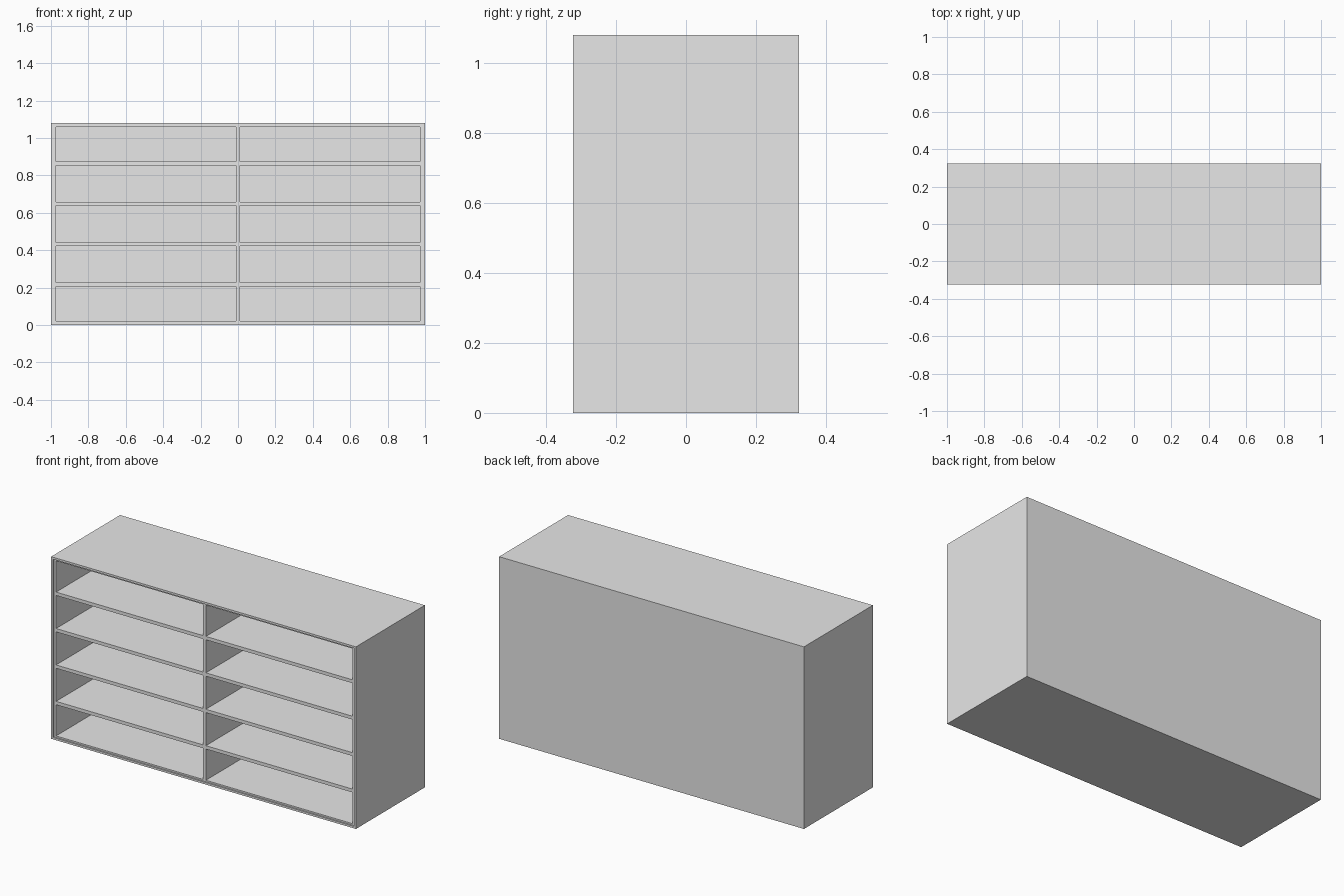
import bpy

if "Cube" in bpy.data.objects:
    bpy.data.objects.remove(bpy.data.objects["Cube"], do_unlink=True)

# Overall sizes
HALF_W, HALF_D, H = 1.0, 0.323, 1.08
SHELL = 0.012        # outer casing thickness
LINER_X = 0.027      # inner face of the side liners, from the outside
LINER_Z = 0.021      # inner face of the floor and ceiling liners
BOARD = 0.02         # shelf and divider thickness
RECESS = 0.008       # how far the inner boards sit behind the casing edge
ROWS = 5

grey = bpy.data.materials.new("light grey")
grey.use_nodes = True
grey.diffuse_color = (0.8, 0.8, 0.8, 1)
grey.node_tree.nodes["Principled BSDF"].inputs["Base Color"].default_value = (0.8, 0.8, 0.8, 1)


def board(name, lo, hi):
    """Box between two opposite corners."""
    bpy.ops.mesh.primitive_cube_add(
        size=1, location=[(a + b) / 2 for a, b in zip(lo, hi)])
    ob = bpy.context.object
    ob.name = name
    ob.scale = [b - a for a, b in zip(lo, hi)]
    bpy.ops.object.transform_apply(location=False, rotation=False, scale=True)
    ob.data.materials.append(grey)
    return ob


front, back = -HALF_D, HALF_D
inner_front, inner_back = front + RECESS, back - SHELL
shell_x = HALF_W - SHELL
liner_x = HALF_W - LINER_X

# Outer casing: top, bottom, sides and back
board("top_panel", (-HALF_W, front, H - SHELL), (HALF_W, back, H))
board("bottom_panel", (-HALF_W, front, 0), (HALF_W, back, SHELL))
board("back_panel", (-shell_x, inner_back, SHELL), (shell_x, back, H - SHELL))
for side, s in (("left", 1), ("right", -1)):
    xs = sorted((s * shell_x, s * HALF_W))
    board(side + "_side_panel", (xs[0], front, SHELL), (xs[1], back, H - SHELL))
    # Side liner, set slightly back
    xs = sorted((s * liner_x, s * shell_x))
    board(side + "_side_liner", (xs[0], inner_front, SHELL), (xs[1], inner_back, H - SHELL))

# Floor and ceiling liners
board("floor_liner", (-liner_x, inner_front, SHELL), (liner_x, inner_back, LINER_Z))
board("ceiling_liner", (-liner_x, inner_front, H - LINER_Z), (liner_x, inner_back, H - SHELL))

# Centre divider
board("centre_divider", (-BOARD / 2, inner_front, LINER_Z),
      (BOARD / 2, inner_back, H - LINER_Z))

# Shelves in both bays
for row in range(1, ROWS):
    z = H * row / ROWS
    for side, s in (("left", 1), ("right", -1)):
        xs = sorted((s * BOARD / 2, s * liner_x))
        board(f"{side}_shelf_{row}", (xs[0], inner_front, z - BOARD / 2),
              (xs[1], inner_back, z + BOARD / 2))
